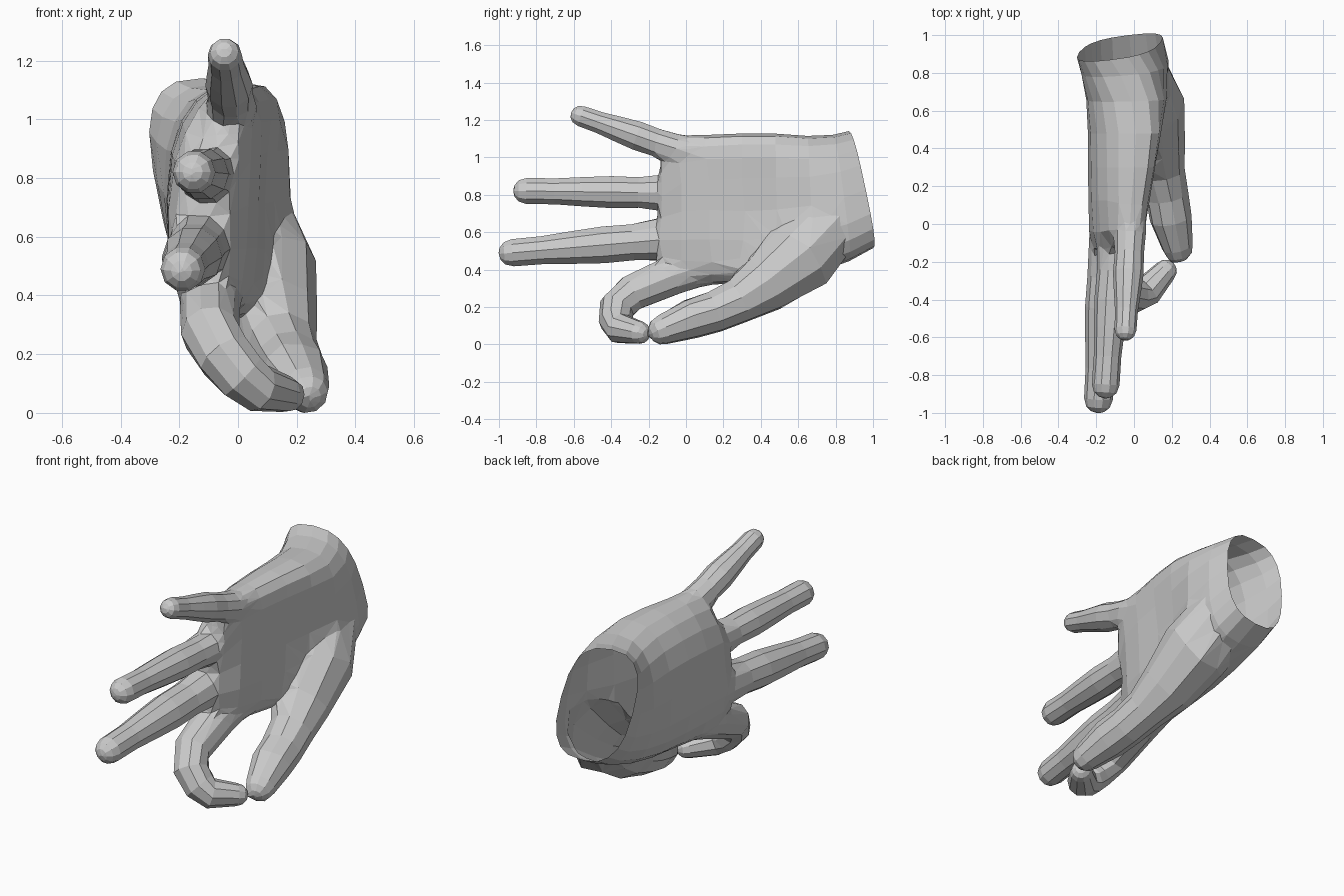
import bpy, bmesh, math
from mathutils import Vector

if "Cube" in bpy.data.objects:
    bpy.data.objects.remove(bpy.data.objects["Cube"])


def loft(name, rings):
    """Closed skin through a list of equal-sized rings."""
    bm = bmesh.new()
    loops = [[bm.verts.new(p) for p in r] for r in rings]
    n = len(loops[0])
    for a, b in zip(loops, loops[1:]):
        for i in range(n):
            j = (i + 1) % n
            bm.faces.new((a[i], a[j], b[j], b[i]))
    bm.faces.new(loops[0])
    bm.faces.new(loops[-1])
    bmesh.ops.recalc_face_normals(bm, faces=bm.faces)
    me = bpy.data.meshes.new(name)
    bm.to_mesh(me)
    bm.free()
    ob = bpy.data.objects.new(name, me)
    bpy.context.collection.objects.link(ob)
    return ob


def digit(name, path, sides=10):
    """Tube along (x, y, z, radius) points with a rounded tip."""
    pts = [Vector(p[:3]) for p in path]
    rad = [p[3] for p in path]
    end, r = pts[-1], rad[-1]
    d = (end - pts[-2]).normalized()
    for a in (35, 62, 82):
        pts.append(end + d * r * math.sin(math.radians(a)))
        rad.append(r * math.cos(math.radians(a)))
    rings, side = [], Vector((1, 0, 0))
    for i, p in enumerate(pts):
        t = (pts[min(i + 1, len(pts) - 1)] - pts[max(i - 1, 0)]).normalized()
        side = (side - t * side.dot(t)).normalized()
        up = t.cross(side)
        rings.append([p + (side * math.cos(k * math.tau / sides) +
                           up * math.sin(k * math.tau / sides)) * rad[i]
                      for k in range(sides)])
    return loft(name, rings)


def straight(name, base, tip):
    """Straight finger: tapers from base to tip, waisted beside the knuckle."""
    b, e = Vector(base), Vector(tip)
    path = []
    for i in range(-1, 6):
        p = b.lerp(e, i / 5)
        p[3] *= 1.02 + (0.06 * math.cos((i / 5 - 0.45) * 9) if 0 < i < 5 else 0)
        if i < 0:
            p[3] *= 0.8
        path.append(tuple(p))
    return digit(name, path)


def soft(v, e=0.75):
    return math.copysign(abs(v) ** e, v)


# Palm and wrist: y, z low, z high, x front; the other traits follow rules
rings = []
for y, z0, z1, xf in [(0.935, 0.53, 1.155, 0.14), (0.82, 0.46, 1.135, 0.18),
                      (0.66, 0.39, 1.13, 0.205), (0.48, 0.35, 1.145, 0.195),
                      (0.3, 0.34, 1.145, 0.145), (0.12, 0.33, 1.14, 0.085),
                      (-0.03, 0.33, 1.13, 0.04), (-0.14, 0.39, 0.97, -0.02)]:
    tilt = max(0, (y - 0.6) / 0.335)
    xb = -0.245 - 0.045 * tilt + (0.03 if y < -0.1 else 0)
    arch = 0.08 * (0.95 - y)
    hollow = 0.08 * math.exp(-((y - 0.42) / 0.22) ** 2)
    ring = []
    for k in range(20):
        a = k * math.tau / 20
        c, s = soft(math.cos(a)), soft(math.sin(a))
        x = (xb + xf) / 2 + (xf - xb) / 2 * c + arch * max(0, s) ** 2
        x -= hollow * max(0, c) * (1 - s * s) + 0.05 * tilt * s
        z = (z0 + z1) / 2 + (z1 - z0) / 2 * s
        ring.append((x, y + tilt * ((0.84 - z) * 0.19 + (x + 0.08) * 0.12), z))
    rings.append(ring)
hand = loft("hand", rings)

# Three extended fingers, then the index finger and thumb meeting in a ring
parts = [
    straight("little_finger", (-0.02, -0.06, 1.06, 0.088), (-0.045, -0.56, 1.235, 0.057)),
    straight("ring_finger", (-0.10, -0.1, 0.825, 0.091), (-0.15, -0.85, 0.835, 0.072)),
    straight("middle_finger", (-0.135, -0.12, 0.575, 0.11), (-0.188, -0.925, 0.505, 0.075)),
    digit("index_finger", [
        (-0.09, 0.12, 0.44, 0.1), (-0.095, -0.08, 0.375, 0.11),
        (-0.095, -0.29, 0.29, 0.1), (-0.045, -0.37, 0.21, 0.097),
        (0.015, -0.375, 0.14, 0.092), (0.07, -0.355, 0.1, 0.083),
        (0.165, -0.25, 0.078, 0.062)]),
    digit("thumb", [
        (0.0, 0.84, 0.72, 0.16), (0.09, 0.61, 0.475, 0.205),
        (0.115, 0.42, 0.335, 0.16), (0.15, 0.28, 0.245, 0.122),
        (0.175, 0.15, 0.19, 0.115), (0.195, 0.03, 0.155, 0.112),
        (0.23, -0.12, 0.095, 0.083)]),
]

# Union all digits with the palm into one skin
for part in parts:
    m = hand.modifiers.new("join_" + part.name, 'BOOLEAN')
    m.operation, m.solver, m.object = 'UNION', 'EXACT', part
dg = bpy.context.evaluated_depsgraph_get()
skin = bpy.data.meshes.new_from_object(hand.evaluated_get(dg))
hand.modifiers.clear()
hand.data = skin
for part in parts:
    bpy.data.objects.remove(part)

# Open the wrist and soften the webs between palm and digits
bm = bmesh.new()
bm.from_mesh(skin)
cap = [f for f in bm.faces if f.normal.y > 0.85 and f.calc_center_median().y > 0.88]
bmesh.ops.delete(bm, geom=cap, context='FACES')
bmesh.ops.remove_doubles(bm, verts=bm.verts, dist=0.015)
bmesh.ops.triangulate(bm, faces=[f for f in bm.faces if len(f.verts) > 4])
for y0, y1 in ((-0.2, 0.75), (-0.22, 0.15)):
    web = [v for v in bm.verts if y0 < v.co.y < y1 and v.co.z > 0.25
           and not v.is_boundary]
    bmesh.ops.smooth_vert(bm, verts=web, factor=0.3, use_axis_x=True,
                          use_axis_y=True, use_axis_z=True)
low = min(v.co.z for v in bm.verts)
bmesh.ops.translate(bm, verts=bm.verts, vec=(0, 0, -low))
bm.to_mesh(skin)
bm.free()
